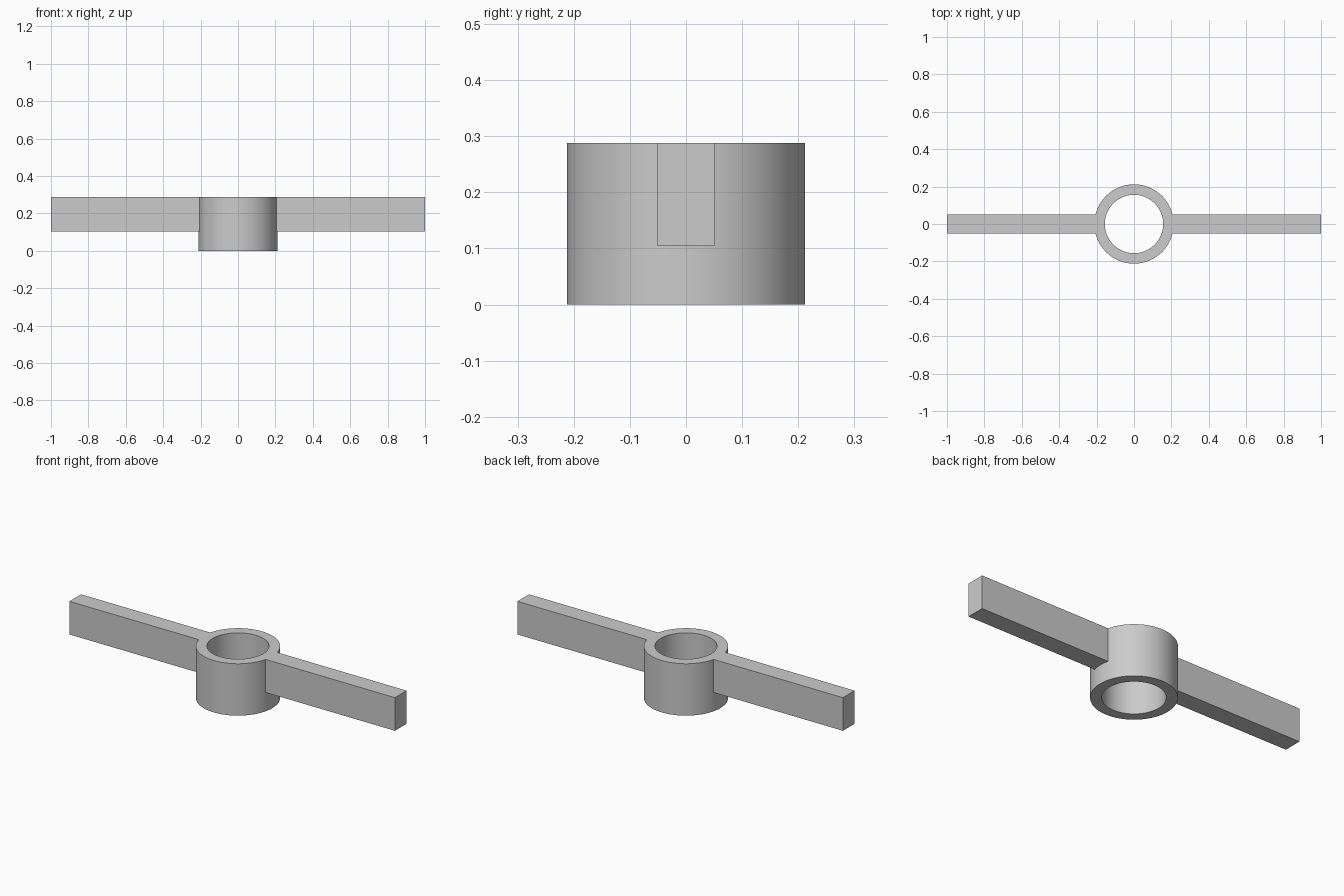
import bpy
import bmesh
import math
from mathutils import Matrix, Vector

HEIGHT = 0.288
OUTER_R, INNER_R = 0.212, 0.156
ARM_BOTTOM, ARM_WIDTH = 0.104, 0.102
ARM_START, ARM_END = 0.185, 1.0
SEGMENTS = 96

cube = bpy.data.objects.get("Cube")
if cube:
    bpy.data.objects.remove(cube, do_unlink=True)

grey = bpy.data.materials.new("plain grey")
grey.use_nodes = True
grey.diffuse_color = (0.6, 0.6, 0.6, 1)
grey.node_tree.nodes["Principled BSDF"].inputs["Base Color"].default_value = grey.diffuse_color


def add_object(name, bm):
    """Turn a bmesh into a grey object."""
    bmesh.ops.recalc_face_normals(bm, faces=bm.faces)
    mesh = bpy.data.meshes.new(name)
    bm.to_mesh(mesh)
    bm.free()
    mesh.materials.append(grey)
    obj = bpy.data.objects.new(name, mesh)
    bpy.context.collection.objects.link(obj)
    return obj


def make_ring():
    """Spin a rectangular wall section into a hollow hub."""
    bm = bmesh.new()
    section = [(INNER_R, 0), (OUTER_R, 0), (OUTER_R, HEIGHT), (INNER_R, HEIGHT)]
    verts = [bm.verts.new((r, 0, z)) for r, z in section]
    edges = [bm.edges.new((verts[i], verts[(i + 1) % 4])) for i in range(4)]
    bmesh.ops.spin(bm, geom=verts + edges, cent=(0, 0, 0), axis=(0, 0, 1),
                   angle=math.tau, steps=SEGMENTS, use_merge=True)
    bmesh.ops.remove_doubles(bm, verts=bm.verts, dist=1e-5)
    return add_object("hub_with_arms", bm)


def make_arm(name, side):
    """Flat bar that starts inside the hub wall."""
    bm = bmesh.new()
    centre = Vector((side * (ARM_START + ARM_END) / 2, 0, (ARM_BOTTOM + HEIGHT) / 2))
    size = (ARM_END - ARM_START, ARM_WIDTH, HEIGHT - ARM_BOTTOM, 1)
    bmesh.ops.create_cube(bm, size=1, matrix=Matrix.Translation(centre) @ Matrix.Diagonal(size))
    return add_object(name, bm)


# Hub and its two arms, fused into one body
body = make_ring()
bpy.context.view_layer.objects.active = body
body.select_set(True)
for name, side in (("left_arm", 1), ("right_arm", -1)):
    arm = make_arm(name, side)
    union = body.modifiers.new(name, "BOOLEAN")
    union.operation = "UNION"
    union.solver = "EXACT"
    union.object = arm
    bpy.ops.object.modifier_apply(modifier=union.name)
    bpy.data.objects.remove(arm, do_unlink=True)

# Smooth round walls with crisp rims and corners
bpy.ops.object.shade_smooth_by_angle(angle=math.radians(30))
